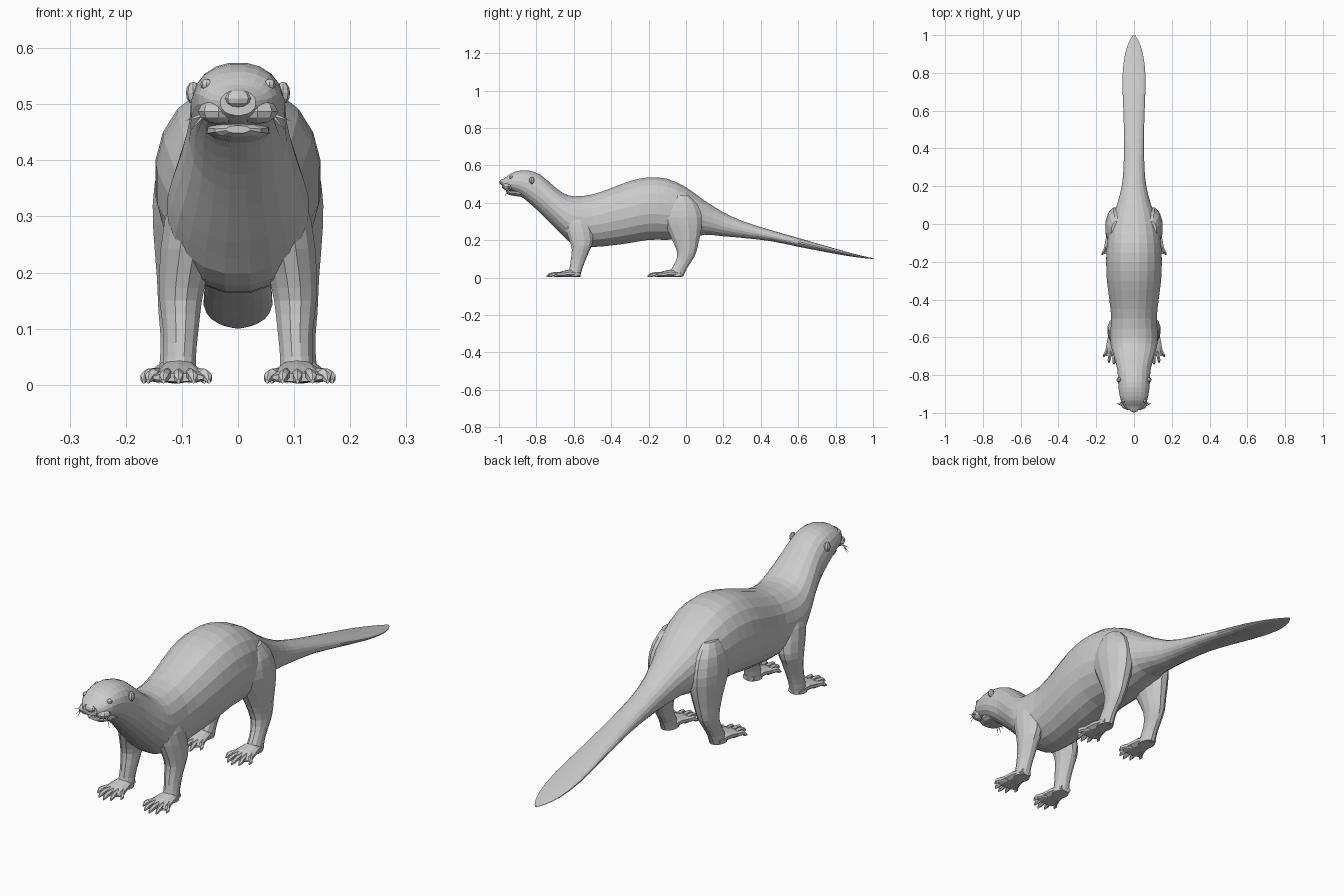
import bpy, bmesh, math
from mathutils import Vector


def smooth_rows(rows, steps):
    """Catmull-Rom subdivision of a list of section rows."""
    out = []
    n = len(rows)
    for i in range(n - 1):
        p = [rows[max(0, min(n - 1, i + k))] for k in (-1, 0, 1, 2)]
        for s in range(steps):
            t = s / steps
            out.append([0.5 * (2 * b + (c - a) * t + (2 * a - 5 * b + 4 * c - d) * t * t
                               + (3 * b - a - 3 * c + d) * t ** 3)
                        for a, b, c, d in zip(*p)])
    out.append(list(rows[-1]))
    return out


def loft(name, rows, axis='Y', sides=16, steps=1, power=2.0, mirror=False):
    """Skin oval sections (x, y, z, half width, half depth) standing across an axis."""
    bm = bmesh.new()
    rings = []
    for x, y, z, a, b in smooth_rows(rows, steps):
        ring = []
        for k in range(sides):
            t = 2 * math.pi * (k + 0.5) / sides
            c, s = math.cos(t), math.sin(t)
            u = a * math.copysign(abs(c) ** (2 / power), c)
            v = b * math.copysign(abs(s) ** (2 / power), s)
            ring.append(bm.verts.new((x + u, y, z + v) if axis == 'Y' else (x + u, y + v, z)))
        rings.append(ring)
    for r, q in zip(rings, rings[1:]):
        for k in range(sides):
            j = (k + 1) % sides
            bm.faces.new((r[k], r[j], q[j], q[k]))
    bm.faces.new(rings[0])
    bm.faces.new(rings[-1])
    return finish(name, bm, mirror)


def finish(name, bm, mirror=False):
    bmesh.ops.recalc_face_normals(bm, faces=bm.faces)
    me = bpy.data.meshes.new(name)
    bm.to_mesh(me)
    bm.free()
    ob = bpy.data.objects.new(name, me)
    bpy.context.collection.objects.link(ob)
    if mirror:
        ob.modifiers.new("Mirror", 'MIRROR')
    return ob


def blob(name, loc, size, mirror=False):
    bm = bmesh.new()
    bmesh.ops.create_uvsphere(bm, u_segments=8, v_segments=6, radius=1)
    for v in bm.verts:
        v.co = Vector([c * s + l for c, s, l in zip(v.co, size, loc)])
    return finish(name, bm, mirror)


# Body, head and tail: y, top z, bottom z, half width
profile = [
    (-0.985, 0.525, 0.480, 0.032), (-0.965, 0.535, 0.470, 0.052),
    (-0.935, 0.558, 0.460, 0.070), (-0.89, 0.572, 0.438, 0.080),
    (-0.84, 0.573, 0.400, 0.085), (-0.78, 0.552, 0.345, 0.088),
    (-0.72, 0.502, 0.285, 0.102), (-0.66, 0.455, 0.225, 0.120),
    (-0.60, 0.436, 0.175, 0.128), (-0.50, 0.446, 0.162, 0.122),
    (-0.40, 0.480, 0.170, 0.132), (-0.30, 0.518, 0.183, 0.145),
    (-0.20, 0.538, 0.200, 0.149), (-0.10, 0.530, 0.200, 0.144),
    (0.0, 0.485, 0.208, 0.128), (0.10, 0.412, 0.228, 0.092),
    (0.20, 0.350, 0.220, 0.066), (0.30, 0.303, 0.212, 0.056),
    (0.45, 0.255, 0.195, 0.053), (0.60, 0.212, 0.165, 0.057),
    (0.78, 0.160, 0.130, 0.062), (0.90, 0.127, 0.110, 0.048),
    (0.97, 0.110, 0.102, 0.024), (1.0, 0.104, 0.100, 0.004)]
loft("body", [(0, y, (t + b) / 2, w, (t - b) / 2) for y, t, b, w in profile],
     sides=20, steps=2, power=2.15)

# Lower jaw, nose, eyes, ears
loft("lower_jaw", [(0, -0.84, 0.455, 0.060, 0.030), (0, -0.91, 0.453, 0.056, 0.018),
                   (0, -0.945, 0.453, 0.042, 0.012), (0, -0.957, 0.455, 0.022, 0.007)],
     sides=12)
blob("nose", (0, -0.98, 0.51), (0.026, 0.018, 0.016))
blob("cheek", (0.035, -0.952, 0.487), (0.036, 0.032, 0.022), True)
blob("eye", (0.056, -0.935, 0.535), (0.011, 0.011, 0.010), True)
blob("ear", (0.080, -0.825, 0.520), (0.013, 0.014, 0.020), True)

# Whiskers
for i, (dx, dz) in enumerate([(0.035, -0.012), (0.030, -0.035), (0.018, -0.05)]):
    bm = bmesh.new()
    root = Vector((0.060, -0.945 - 0.006 * i, 0.482))
    tip = bm.verts.new(root + Vector((dx, -0.008, dz)))
    base = [bm.verts.new(root + Vector(o)) for o in
            ((0, 0, 0.004), (0, 0.004, -0.003), (0, -0.004, -0.003))]
    bm.faces.new(base)
    for k in range(3):
        bm.faces.new((base[k], base[(k + 1) % 3], tip))
    finish("whisker", bm, True)

# Legs: x, y, z, half width, half depth from top to ankle
loft("front_leg", [
    (0.075, -0.590, 0.37, 0.030, 0.040), (0.083, -0.580, 0.29, 0.050, 0.072),
    (0.097, -0.560, 0.20, 0.045, 0.066), (0.102, -0.562, 0.15, 0.039, 0.050),
    (0.102, -0.575, 0.10, 0.033, 0.042), (0.104, -0.588, 0.05, 0.030, 0.036),
    (0.105, -0.600, 0.006, 0.033, 0.036)], 'Z', 12, 2, mirror=True)
loft("hind_leg", [
    (0.090, -0.030, 0.44, 0.030, 0.045), (0.094, -0.025, 0.39, 0.050, 0.090),
    (0.096, -0.020, 0.32, 0.058, 0.110), (0.096, -0.008, 0.25, 0.055, 0.092),
    (0.100, 0.000, 0.19, 0.046, 0.070), (0.106, 0.003, 0.13, 0.037, 0.052),
    (0.110, -0.014, 0.085, 0.029, 0.044), (0.112, -0.038, 0.045, 0.028, 0.042),
    (0.113, -0.055, 0.006, 0.032, 0.042)], 'Z', 12, 2, mirror=True)

# Webbed feet with five fanned toes and claws
for name, fx, fy in (("front", 0.106, -0.60), ("hind", 0.114, -0.06)):
    loft(name + "_foot", [
        (fx, fy + 0.035, 0.018, 0.026, 0.014), (fx, fy - 0.02, 0.023, 0.038, 0.021),
        (fx, fy - 0.06, 0.019, 0.046, 0.016), (fx, fy - 0.10, 0.013, 0.048, 0.008)],
        sides=10, mirror=True)
    for i in range(5):
        d = i - 2
        end = fy - 0.145 + 0.010 * d * d
        loft(name + "_toe", [
            (fx + 0.015 * d, fy - 0.05, 0.017, 0.009, 0.013),
            (fx + 0.023 * d, (fy - 0.07 + end) / 2, 0.018, 0.010, 0.011),
            (fx + 0.026 * d, end + 0.012, 0.013, 0.009, 0.010),
            (fx + 0.027 * d, end, 0.006, 0.003, 0.004)], sides=6, mirror=True)
